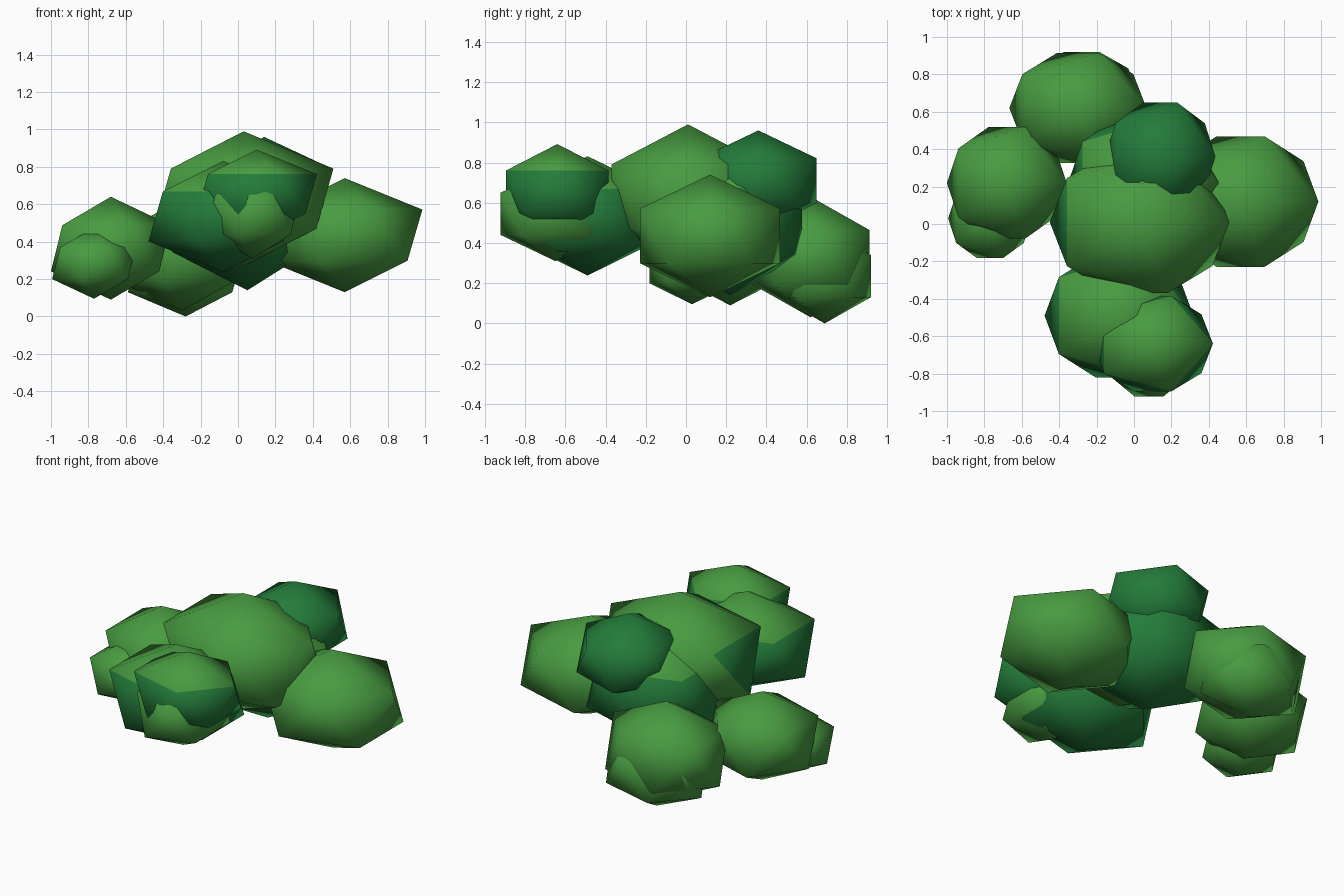
import bpy, bmesh

if "Cube" in bpy.data.objects:
    bpy.data.objects.remove(bpy.data.objects["Cube"])


def material(name, color):
    m = bpy.data.materials.new(name)
    m.diffuse_color = (*color, 1)
    m.use_nodes = True
    m.node_tree.nodes["Principled BSDF"].inputs["Base Color"].default_value = m.diffuse_color
    return m


LIGHT = material("light_leaf_green", (0.065, 0.33, 0.053))
DARK = material("dark_leaf_green", (0.017, 0.20, 0.043))


# Colour rules: decide from the face centre on the unit ball whether it is dark
def all_light(c):
    return False


def all_dark(c):
    return True


def light_cap(c):
    return c.z < 0.4


def dark_left(c):
    return c.x < -0.7


def leaf_clump(name, centre, size, is_dark):
    """Low-poly squashed ball with smooth shading."""
    bm = bmesh.new()
    bmesh.ops.create_icosphere(bm, subdivisions=1, radius=1)
    for f in bm.faces:
        f.smooth = True
        f.material_index = int(is_dark(f.calc_center_median()))
    bmesh.ops.scale(bm, vec=size, verts=bm.verts)
    mesh = bpy.data.meshes.new(name)
    bm.to_mesh(mesh)
    bm.free()
    mesh.materials.append(LIGHT)
    mesh.materials.append(DARK)
    ob = bpy.data.objects.new(name, mesh)
    ob.location = centre
    bpy.context.collection.objects.link(ob)


# name, centre, half sizes, colour rule
CLUMPS = [
    ("main_clump", (0.03, 0.01, 0.63), (0.537, 0.447, 0.36), dark_left),
    ("core_clump", (0.05, 0.22, 0.51), (0.45, 0.42, 0.37), light_cap),
    ("back_top_clump", (0.14, 0.36, 0.71), (0.33, 0.34, 0.25), all_dark),
    ("right_clump", (0.57, 0.12, 0.435), (0.465, 0.41, 0.305), all_light),
    ("front_clump", (-0.08, -0.49, 0.535), (0.445, 0.39, 0.297), light_cap),
    ("front_upper_clump", (0.10, -0.64, 0.655), (0.36, 0.30, 0.237), light_cap),
    ("front_small_clump", (0.08, -0.65, 0.545), (0.28, 0.32, 0.235), all_light),
    ("back_clump", (-0.30, 0.62, 0.33), (0.41, 0.345, 0.30), all_light),
    ("back_lower_clump", (-0.28, 0.69, 0.235), (0.345, 0.27, 0.235), all_light),
    ("left_clump", (-0.68, 0.22, 0.365), (0.358, 0.35, 0.275), all_light),
    ("left_small_clump", (-0.77, 0.03, 0.285), (0.25, 0.25, 0.19), all_light),
]
for clump in CLUMPS:
    leaf_clump(*clump)
